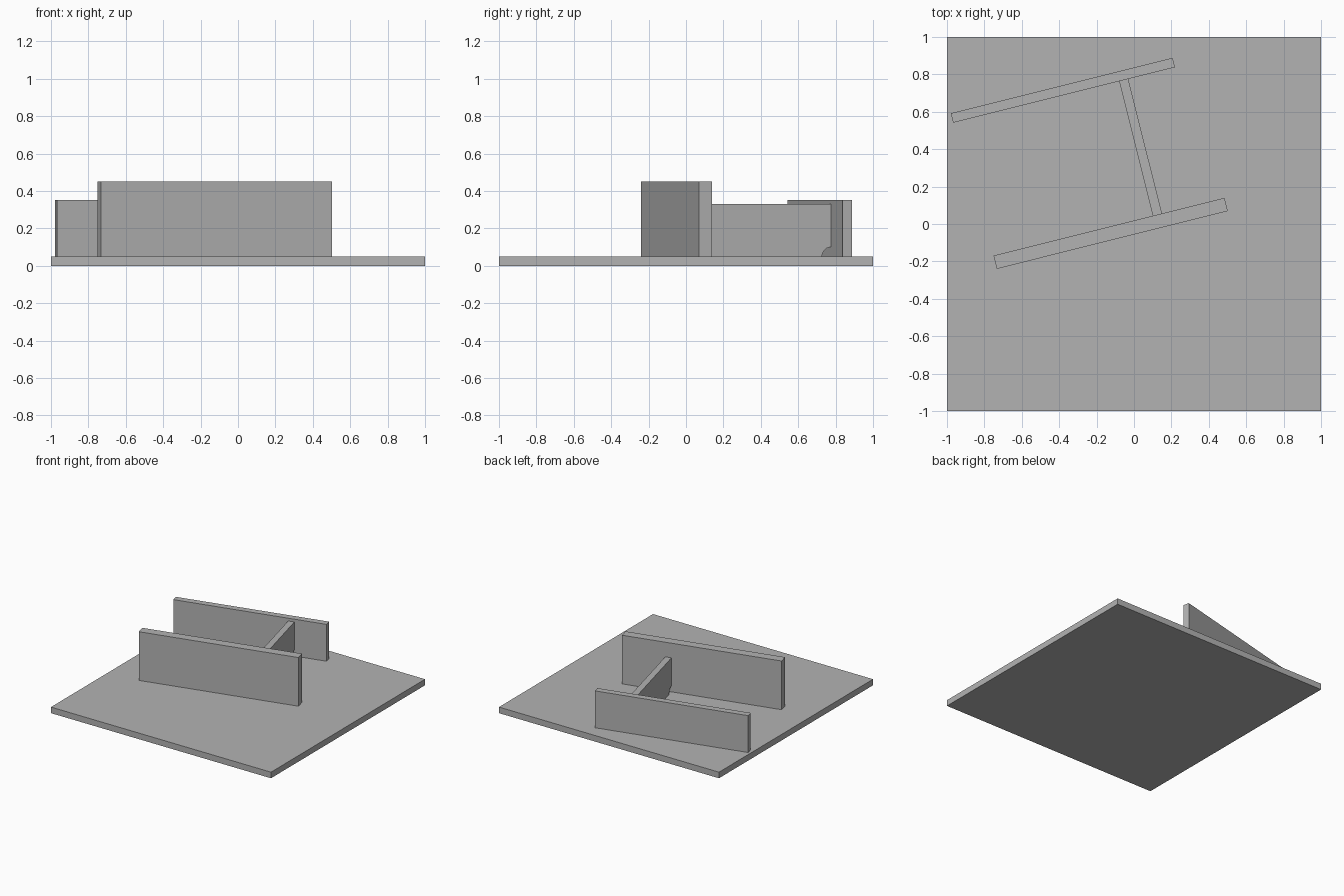
import bpy
import bmesh
from math import cos, sin, pi, radians
from mathutils import Matrix

cube = bpy.data.objects.get("Cube")
if cube:
    bpy.data.objects.remove(cube, do_unlink=True)

# One plain grey for everything
grey = bpy.data.materials.new("plain grey")
grey.use_nodes = True
colour = (0.45, 0.45, 0.45, 1)
grey.diffuse_color = colour
grey.node_tree.nodes["Principled BSDF"].inputs["Base Color"].default_value = colour

BASE_TOP = 0.05
# Local frame of the turned plates: x along the walls, y towards the back wall
FRAME = Matrix.Translation((-0.125, -0.05, BASE_TOP)) @ Matrix.Rotation(radians(14.05), 4, 'Z')


def finish(name, bm, matrix):
    bmesh.ops.recalc_face_normals(bm, faces=bm.faces)
    mesh = bpy.data.meshes.new(name)
    bm.to_mesh(mesh)
    bm.free()
    mesh.materials.append(grey)
    obj = bpy.data.objects.new(name, mesh)
    obj.matrix_world = matrix
    bpy.context.collection.objects.link(obj)
    return obj


def plate(name, size, x, y, matrix):
    """Upright or flat box standing on local z = 0."""
    bm = bmesh.new()
    bmesh.ops.create_cube(bm, size=1)
    bmesh.ops.scale(bm, vec=size, verts=bm.verts)
    bmesh.ops.translate(bm, vec=(x, y, size[2] / 2), verts=bm.verts)
    return finish(name, bm, matrix)


plate("base_plate", (2, 2, BASE_TOP), 0, 0, Matrix())
plate("front_wall", (1.273, 0.073, 0.4), 0, 0, FRAME)
plate("back_wall", (1.222, 0.052, 0.303), -0.062, 0.804, FRAME)

# Web between the walls, with a rounded notch in each lower corner
start, end, height, radius, steps = 0.036, 0.778, 0.28, 0.05, 10
angles = [pi / 2 * i / steps for i in range(steps + 1)]
profile = [(end, height), (start, height)]
profile += [(start + radius * sin(a), radius * cos(a)) for a in angles]
profile += [(end - radius * cos(a), radius * sin(a)) for a in angles]

thickness = 0.05
bm = bmesh.new()
face = bm.faces.new([bm.verts.new((0.267 - thickness / 2, y, z)) for y, z in profile])
extruded = bmesh.ops.extrude_face_region(bm, geom=[face])
moved = [v for v in extruded["geom"] if isinstance(v, bmesh.types.BMVert)]
bmesh.ops.translate(bm, vec=(thickness, 0, 0), verts=moved)
finish("cross_web", bm, FRAME)
